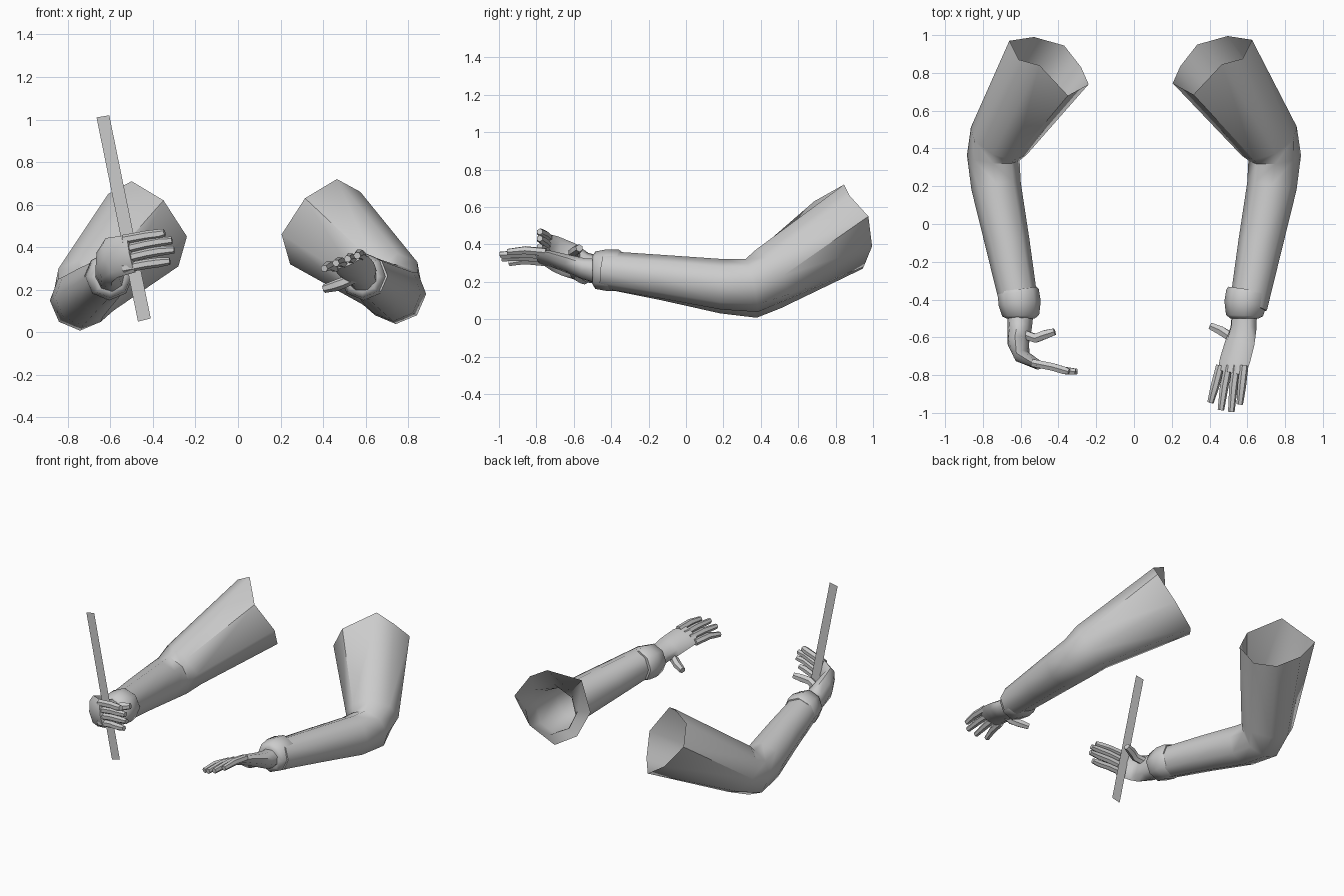
import bpy, bmesh, math
from mathutils import Vector as V

if "Cube" in bpy.data.objects:
    bpy.data.objects.remove(bpy.data.objects["Cube"])

grey = bpy.data.materials.new("light grey")
grey.diffuse_color = (0.6, 0.6, 0.6, 1)
grey.use_nodes = True
grey.node_tree.nodes["Principled BSDF"].inputs["Base Color"].default_value = grey.diffuse_color


def finish(name, bm, smooth=True):
    bmesh.ops.recalc_face_normals(bm, faces=bm.faces)
    me = bpy.data.meshes.new(name)
    bm.to_mesh(me)
    bm.free()
    me.materials.append(grey)
    ob = bpy.data.objects.new(name, me)
    bpy.context.collection.objects.link(ob)
    if smooth:
        bpy.ops.object.select_all(action='DESELECT')
        bpy.context.view_layer.objects.active = ob
        ob.select_set(True)
        bpy.ops.object.shade_smooth_by_angle(angle=math.radians(55))
    return ob


def tube(name, path, radii, up=(0, 0, 1), sides=8, first=None, caps=(True, True), flip=False):
    """Loft of mitred elliptical rings; radii are (along up, across)."""
    path, up = [V(p) for p in path], V(up)
    bm, rings = bmesh.new(), []
    for i, c in enumerate(path):
        n = V()
        if i:
            n += (c - path[i - 1]).normalized()
        if i < len(path) - 1:
            n += (path[i + 1] - c).normalized()
        n.normalize()
        u = (up - n * up.dot(n)).normalized()
        w = u.cross(n)
        ru, rw = radii[i]
        pts = [c + u * ru * math.cos(a) + w * rw * math.sin(a)
               for a in (2 * math.pi * k / sides for k in range(sides))]
        if i == 0 and first:
            pts = [V(p) for p in first]
        if flip:
            pts = [V((-p.x, p.y, p.z)) for p in pts]
        rings.append([bm.verts.new(p) for p in pts])
    for a, b in zip(rings, rings[1:]):
        for k in range(sides):
            j = (k + 1) % sides
            bm.faces.new((a[k], a[j], b[j], b[k]))
    for ring, cap in zip((rings[0], rings[-1]), caps):
        if cap:
            bm.faces.new(ring)
    return finish(name, bm)


# sleeves, open at the shoulder, and wrist cuffs
opening = [(-.50, .84, .71), (-.35, .68, .62), (-.24, .74, .45), (-.28, .83, .31),
           (-.37, .945, .27), (-.53, .99, .38), (-.66, .97, .54), (-.61, .87, .65)]
for side, flip, inward, lift in (("left", False, 0, 0), ("right", True, .035, .03)):
    rim = [V(p) + V((inward, .005 if flip else 0, .01 if flip else 0)) for p in opening]
    tube(side + "_sleeve",
         [(-.44 + inward, .86, .50), (-.715, .44, .2 + lift), (-.745, .35, .15 + lift),
          (-.73, .2, .165 + lift * .7), (-.67, -.1, .215 + lift * .3), (-.605, -.44, .265)],
         [(.25, .25), (.16, .165), (.145, .14), (.135, .132), (.118, .118), (.1, .1)],
         first=rim, caps=(False, True), flip=flip)
    x = -.60 if not flip else -.585
    tube(side + "_cuff",
         [(x - .015, -.345, .262), (x - .013, -.36, .262), (x - .005, -.42, .262),
          (x, -.485, .262), (x, -.50, .262)],
         [(.1, .1), (.11, .11), (.112, .112), (.1, .098), (.075, .075)], flip=flip)


def finger(name, pts, r, up=(0, 0, 1)):
    tube(name, pts, [(r, r)] * (len(pts) - 1) + [(r * .75, r * .75)], up, 6)


# left hand, palm turned across the body
tube("left_palm",
     [(-.60, -.46, .26), (-.605, -.55, .28), (-.612, -.63, .32), (-.595, -.70, .35), (-.50, -.75, .37)],
     [(.075, .07), (.08, .065), (.095, .058), (.098, .04), (.09, .024)], up=(-.15, 0, 1))
for i, (x, z) in enumerate([(-.345, .468), (-.31, .432), (-.30, .388), (-.32, .335)]):
    z0 = .435 - .045 * i
    finger("left_finger", [(-.54, -.735, z0), (-.43, -.757, z0 + (z - z0) * .6),
                           (-.37, -.775, z - .006), (x, -.782, z)], .023)
finger("left_thumb", [(-.60, -.58, .33), (-.52, -.605, .355), (-.47, -.585, .37), (-.42, -.57, .38)], .027)

# right hand, open and pointing forward
tilt = (-.4, 0, .92)
tube("right_palm",
     [(.585, -.46, .255), (.58, -.55, .27), (.56, -.63, .295), (.535, -.72, .322), (.515, -.79, .335)],
     [(.07, .072), (.055, .075), (.042, .085), (.032, .087), (.022, .08)], up=tilt)
for i, (x, y, z) in enumerate([(.405, -.945, .30), (.46, -.985, .325), (.515, -.995, .345), (.56, -.955, .36)]):
    x0, z0 = .457 + .042 * i, .305 + .018 * i
    finger("right_finger", [(x0, -.75, z0), (x0 + (x - x0) * .55, -.86, z0 + .01), (x, y, z)], .023, tilt)
finger("right_thumb", [(.57, -.60, .27), (.50, -.59, .235), (.46, -.565, .22), (.405, -.54, .205)], .027)

# flat stick held in the left hand
bm = bmesh.new()
bm.faces.new([bm.verts.new(p) for p in
              [(-.47, -.70, .05), (-.41, -.70, .065), (-.605, -.70, 1.02), (-.665, -.70, 1.01)]])
finish("stick", bm, smooth=False)
